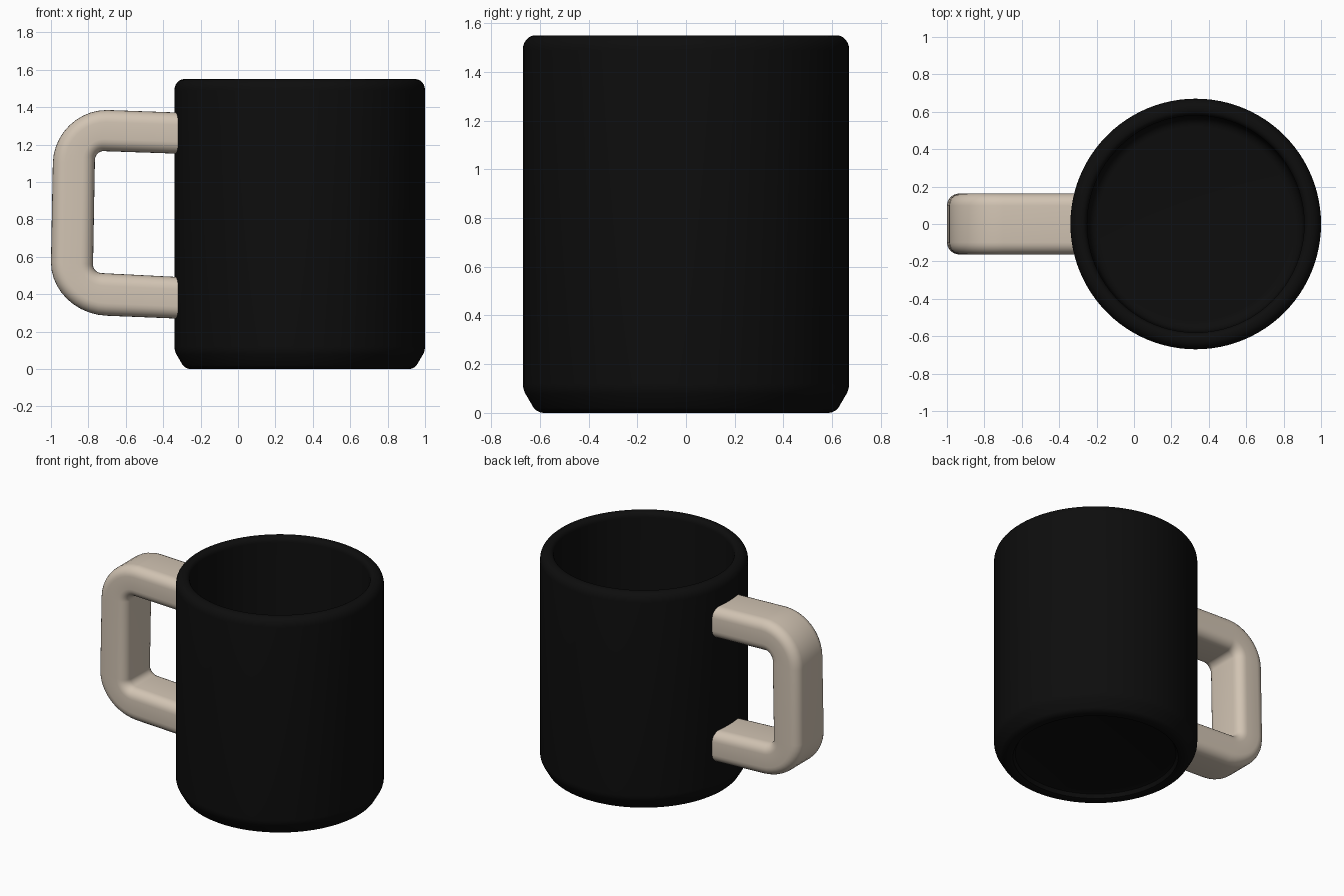
import bpy, bmesh, math
from mathutils import Vector

if "Cube" in bpy.data.objects:
    bpy.data.objects.remove(bpy.data.objects["Cube"])

CX, SEG = 0.33, 96


def material(name, rgb):
    m = bpy.data.materials.new(name)
    m.diffuse_color = (*rgb, 1)
    m.use_nodes = True
    m.node_tree.nodes["Principled BSDF"].inputs["Base Color"].default_value = m.diffuse_color
    return m


def finish(bm, name, mat, angle):
    bmesh.ops.recalc_face_normals(bm, faces=bm.faces)
    me = bpy.data.meshes.new(name)
    bm.to_mesh(me)
    bm.free()
    ob = bpy.data.objects.new(name, me)
    bpy.context.collection.objects.link(ob)
    me.materials.append(mat)
    bpy.ops.object.select_all(action='DESELECT')
    ob.select_set(True)
    bpy.context.view_layer.objects.active = ob
    bpy.ops.object.shade_smooth_by_angle(angle=math.radians(angle))
    return ob


def bridge(bm, a, b):
    n = len(a)
    for i in range(n):
        bm.faces.new((a[i], a[(i + 1) % n], b[(i + 1) % n], b[i]))


def corner(p, c, q, n=10):
    """Rounded corner from p to q, with the sharp corner at c."""
    p, c, q = Vector(p), Vector(c), Vector(q)
    a, b = p.lerp(c, 0.55), q.lerp(c, 0.55)
    return [p * (1 - t) ** 3 + a * 3 * t * (1 - t) ** 2 + b * 3 * t * t * (1 - t) + q * t ** 3
            for t in (i / n for i in range(n + 1))]


black = material("black_glaze", (0.004, 0.004, 0.004))
beige = material("beige", (0.64, 0.55, 0.45))

# Mug body: lathe profile (radius, height) from underside recess to inner floor
profile = [(0.50, 0.04), (0.53, 0.03), (0.545, 0.005), (0.56, 0)]
profile += [tuple(v) for v in corner((0.585, 0), (0.61, 0), (0.625, 0.02), 4)]
profile += [tuple(v) for v in corner((0.66, 0.08), (0.67, 0.098), (0.67, 0.12), 4)]
profile += [tuple(v) for v in corner((0.67, 1.49), (0.67, 1.55), (0.62, 1.55), 6)]
profile += [tuple(v) for v in corner((0.61, 1.55), (0.58, 1.55), (0.58, 1.515), 5)]
profile += [tuple(v) for v in corner((0.575, 0.17), (0.575, 0.11), (0.52, 0.11), 5)]
bm = bmesh.new()
rings = [[bm.verts.new((CX + r * math.cos(2 * math.pi * i / SEG),
                        r * math.sin(2 * math.pi * i / SEG), z)) for i in range(SEG)]
         for r, z in profile]
for a, b in zip(rings, rings[1:]):
    bridge(bm, a, b)
bm.faces.new(rings[0])
bm.faces.new(rings[-1])
finish(bm, "mug_body", black, 40)

# Handle: rounded rectangle section swept between outer and inner outlines
outer = ([Vector((-0.28, 1.37))] + corner((-0.70, 1.385), (-0.985, 1.385), (-0.99, 1.10))
         + corner((-1.0, 0.57), (-1.0, 0.295), (-0.70, 0.285)) + [Vector((-0.28, 0.268))])
inner = ([Vector((-0.28, 1.15))] + corner((-0.72, 1.165), (-0.762, 1.165), (-0.765, 1.12))
         + corner((-0.775, 0.56), (-0.777, 0.515), (-0.73, 0.513)) + [Vector((-0.28, 0.49))])
HALF, THICK, R = 0.163, 0.22, 0.065
section = []  # (y, fraction from inner to outer)
for k, (sy, st) in enumerate(((1, 1), (-1, 1), (-1, -1), (1, -1))):
    for j in range(7):
        ang = math.pi / 2 * (k + j / 6)
        y = sy * (HALF - R) + R * math.cos(ang)
        t = st * (THICK / 2 - R) + R * math.sin(ang)
        section.append((y, t / THICK + 0.5))
bm = bmesh.new()
rings = []
for o, i in zip(outer, inner):
    ring = []
    for y, f in section:
        p = i.lerp(o, f)
        ring.append(bm.verts.new((p.x, y, p.y)))
    rings.append(ring)
for a, b in zip(rings, rings[1:]):
    bridge(bm, a, b)
bm.faces.new(rings[0])
bm.faces.new(rings[-1])
finish(bm, "mug_handle", beige, 50)
